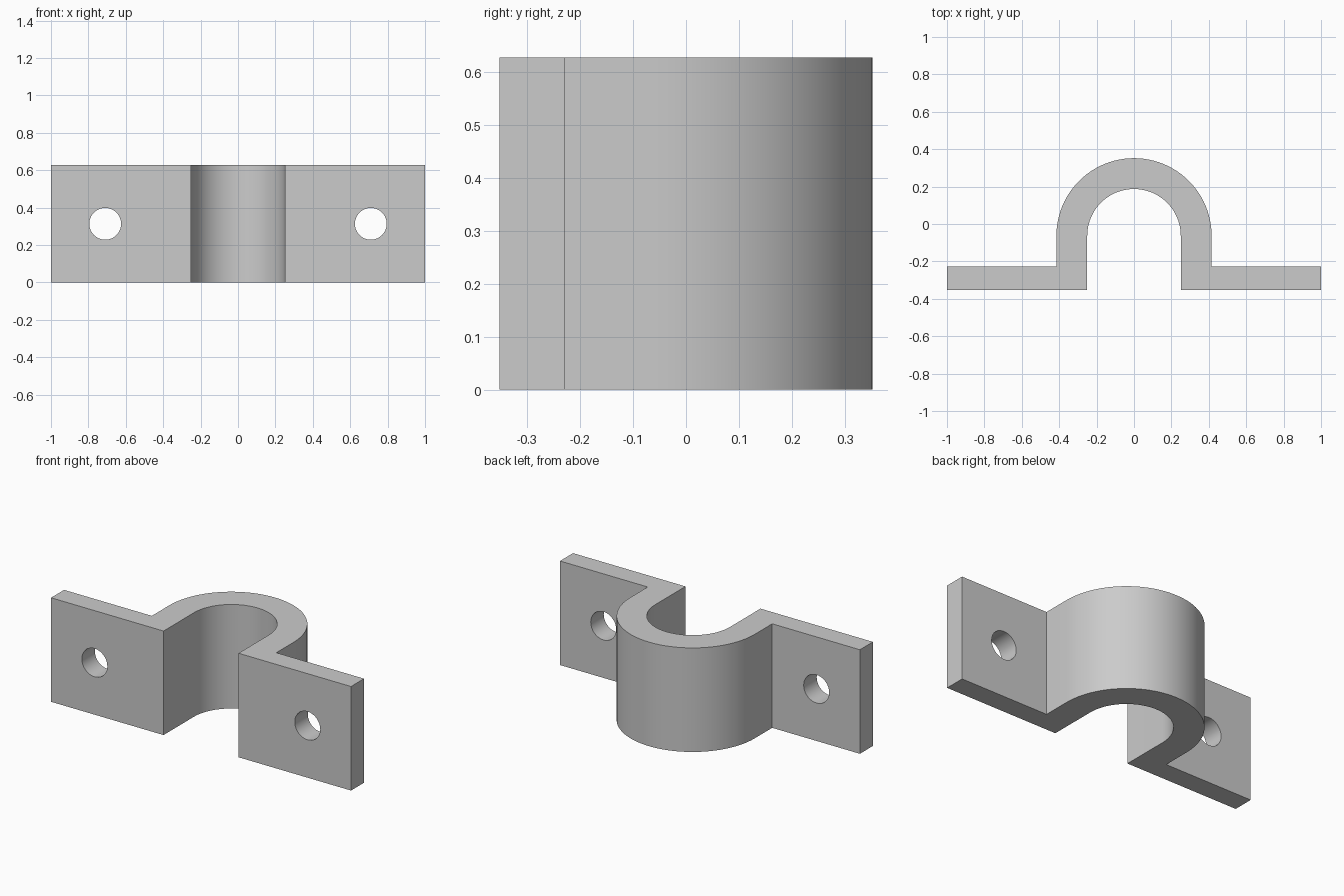
import bpy
import bmesh
from math import pi, cos, sin

if "Cube" in bpy.data.objects:
    bpy.data.objects.remove(bpy.data.objects["Cube"])

HEIGHT = 0.627
Y_FRONT, Y_FLANGE = -0.352, -0.228      # front and back of the mounting flanges
R_OUT, R_IN, Y_ARC = 0.415, 0.25, -0.063
HOLE_X, HOLE_R = 0.71, 0.085
SEGMENTS = 48


def arc(radius, start, end):
    return [(radius * cos(start + (end - start) * i / SEGMENTS),
             Y_ARC + radius * sin(start + (end - start) * i / SEGMENTS))
            for i in range(SEGMENTS + 1)]


# Strap: hat-shaped plan outline extruded upwards
outline = [(R_IN, Y_FRONT), (1, Y_FRONT), (1, Y_FLANGE), (R_OUT, Y_FLANGE)]
outline += arc(R_OUT, 0, pi)
outline += [(-R_OUT, Y_FLANGE), (-1, Y_FLANGE), (-1, Y_FRONT), (-R_IN, Y_FRONT)]
outline += arc(R_IN, pi, 0)

bm = bmesh.new()
base = bm.faces.new([bm.verts.new((x, y, 0)) for x, y in outline])
top = bmesh.ops.extrude_face_region(bm, geom=[base])["geom"]
bmesh.ops.translate(bm, vec=(0, 0, HEIGHT),
                    verts=[v for v in top if isinstance(v, bmesh.types.BMVert)])
bmesh.ops.recalc_face_normals(bm, faces=bm.faces)
mesh = bpy.data.meshes.new("pipe_strap")
bm.to_mesh(mesh)
bm.free()
strap = bpy.data.objects.new("pipe_strap", mesh)
bpy.context.collection.objects.link(strap)

# Screw holes through both flanges
for side in (-1, 1):
    bpy.ops.mesh.primitive_cylinder_add(
        vertices=48, radius=HOLE_R, depth=0.3, rotation=(pi / 2, 0, 0),
        location=(side * HOLE_X, (Y_FRONT + Y_FLANGE) / 2, HEIGHT / 2))
    cutter = bpy.context.object
    cutter.name = "screw_hole_cutter"
    cutter.hide_render = True
    bpy.ops.object.select_all(action='DESELECT')
    strap.select_set(True)
    bpy.context.view_layer.objects.active = strap
    cut = strap.modifiers.new("screw_hole", 'BOOLEAN')
    cut.operation = 'DIFFERENCE'
    cut.solver = 'EXACT'
    cut.object = cutter
    bpy.ops.object.modifier_apply(modifier=cut.name)
    bpy.data.objects.remove(cutter)

# Smooth curved walls, crisp edges
bpy.ops.object.shade_smooth_by_angle(angle=pi / 6)
